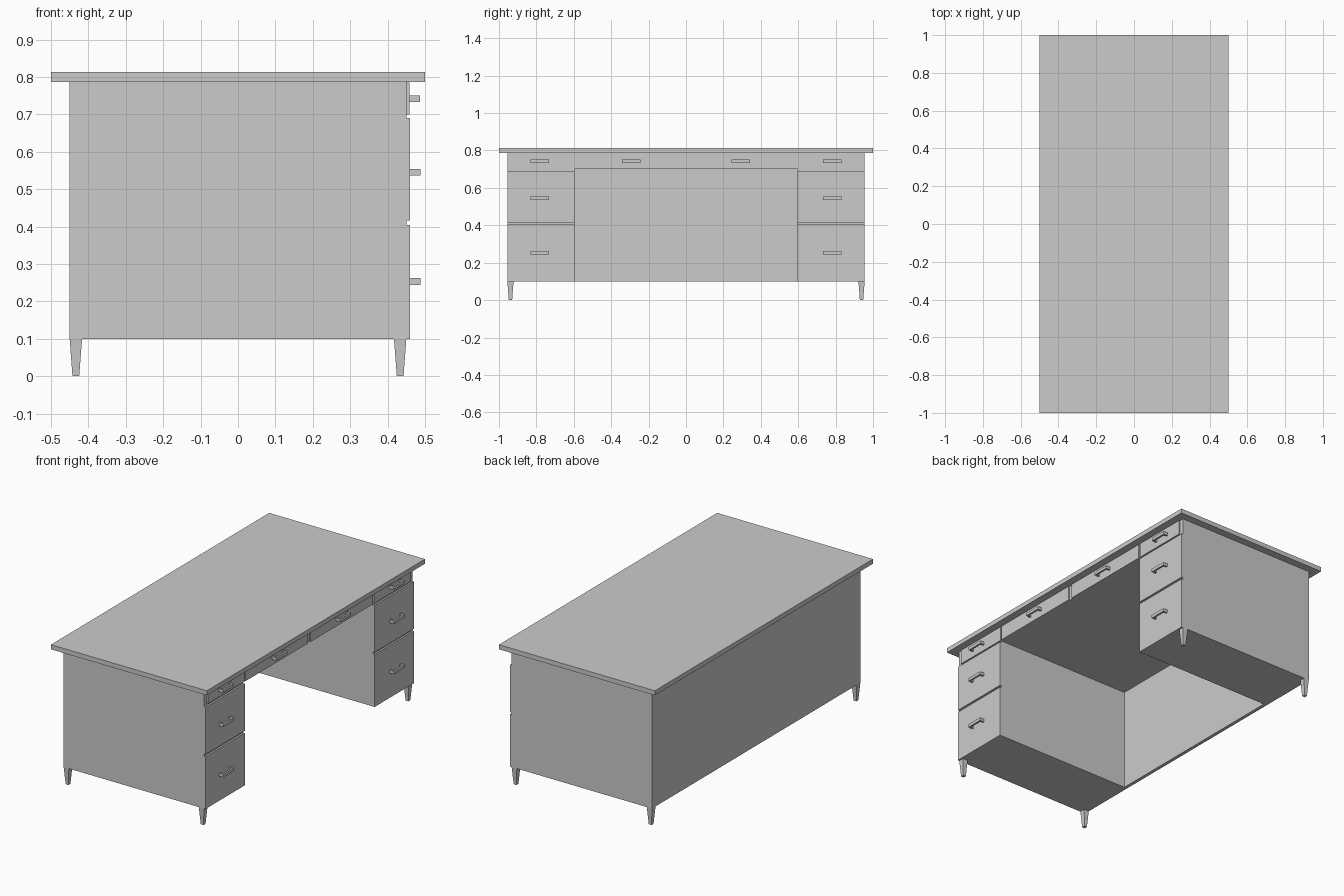
import bpy, bmesh
from mathutils import Vector

if "Cube" in bpy.data.objects:
    bpy.data.objects.remove(bpy.data.objects["Cube"])


def finish(name, bm):
    bmesh.ops.recalc_face_normals(bm, faces=bm.faces)
    me = bpy.data.meshes.new(name)
    bm.to_mesh(me)
    bm.free()
    ob = bpy.data.objects.new(name, me)
    bpy.context.collection.objects.link(ob)
    return ob


def box(name, x, y, z):
    bm = bmesh.new()
    bmesh.ops.create_cube(bm, size=1)
    for v in bm.verts:
        v.co = Vector(r[0] if c < 0 else r[1] for c, r in zip(v.co, (x, y, z)))
    return finish(name, bm)


def prism(name, pts, offset):
    bm = bmesh.new()
    f = bm.faces.new([bm.verts.new(p) for p in pts])
    r = bmesh.ops.extrude_face_region(bm, geom=[f])
    verts = [v for v in r["geom"] if isinstance(v, bmesh.types.BMVert)]
    bmesh.ops.translate(bm, verts=verts, vec=offset)
    return finish(name, bm)


def handle(name, x, y, z):
    # U-shaped pull seen from above, extruded upward
    w, d, t = 0.05, 0.028, 0.01
    prof = [(0, -w), (d, -w), (d, w), (0, w), (0, w - t), (d - t, w - t), (d - t, t - w), (0, t - w)]
    prism(name, [(x + a, y + b, z - 0.009) for a, b in prof], (0, 0, 0.018))


def leg(name, x, y):
    # square taper
    bm = bmesh.new()
    bmesh.ops.create_cube(bm, size=1)
    for v in bm.verts:
        s = 0.033 if v.co.z > 0 else 0.018
        v.co = Vector((x + v.co.x * s, y + v.co.y * s, 0.1 if v.co.z > 0 else 0))
    finish(name, bm)


# desktop slab
box("desktop", (-0.5, 0.5), (-1, 1), (0.787, 0.814))

# carcass: two pedestals joined by the shallow drawer housing
W, K, B, H, T = 0.955, 0.595, 0.1, 0.7, 0.787
outline = [(-W, B), (-K, B), (-K, H), (K, H), (K, B), (W, B), (W, T), (-W, T)]
prism("carcass", [(-0.43, y, z) for y, z in outline], (0.88, 0, 0))

# modesty panel closing the back
box("back_panel", (-0.45, -0.43), (-W, W), (B, T))

# drawer fronts: inner y, outer y, bottom z, top z, front x, handle y, handle z
drawers = {
    "top_drawer": (0.595, 0.93, 0.7, 0.785, 0.458, 0.782, 0.742),
    "middle_drawer": (K, W, 0.416, 0.69, 0.46, 0.782, 0.545),
    "bottom_drawer": (K, W, B, 0.404, 0.46, 0.782, 0.253),
    "center_drawer": (0.0125, 0.585, 0.7, 0.785, 0.458, 0.292, 0.742),
}
for side, s in (("left", -1), ("right", 1)):
    for name, (y0, y1, z0, z1, x1, hy, hz) in drawers.items():
        box(f"{side}_{name}", (0.45, x1), sorted((s * y0, s * y1)), (z0, z1))
        handle(f"{side}_{name}_handle", x1, s * hy, hz)
    for end, x in (("back", -0.4335), ("front", 0.4335)):
        leg(f"{side}_{end}_leg", x, s * 0.9385)
